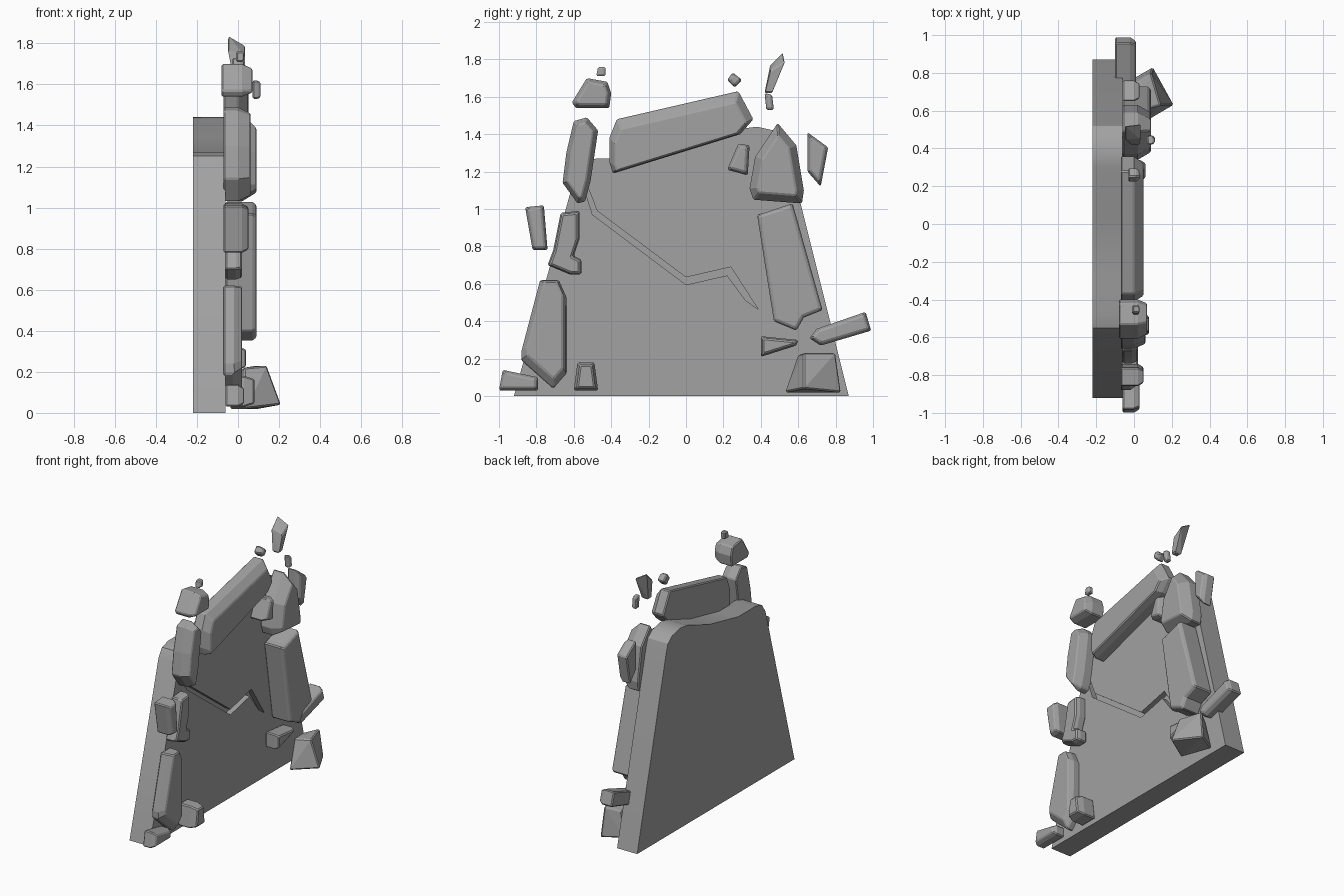
import bpy
import bmesh
import math
from mathutils import Vector

cube = bpy.data.objects.get("Cube")
if cube:
    bpy.data.objects.remove(cube, do_unlink=True)

stone_grey = bpy.data.materials.new("stone_grey")
stone_grey.use_nodes = True
grey = (.36, .36, .36, 1)
stone_grey.diffuse_color = grey
stone_grey.node_tree.nodes["Principled BSDF"].inputs["Base Color"].default_value = grey


def make_object(name, bm):
    """Turn a bmesh into a linked grey object."""
    bmesh.ops.recalc_face_normals(bm, faces=bm.faces[:])
    mesh = bpy.data.meshes.new(name)
    bm.to_mesh(mesh)
    bm.free()
    mesh.materials.append(stone_grey)
    obj = bpy.data.objects.new(name, mesh)
    bpy.context.collection.objects.link(obj)
    return obj


def prism(outline, back, front):
    """Extrude a (y, z) outline along x; return the bmesh and its front face."""
    bm = bmesh.new()
    rear = [bm.verts.new((back, y, z)) for y, z in outline]
    fore = [bm.verts.new((front, y, z)) for y, z in outline]
    bm.faces.new(rear)
    cap = bm.faces.new(fore)
    for i in range(len(outline)):
        j = (i + 1) % len(outline)
        bm.faces.new((rear[i], rear[j], fore[j], fore[i]))
    bmesh.ops.recalc_face_normals(bm, faces=bm.faces[:])
    return bm, cap


def soften(obj, width=.007):
    """Chip the sharp edges of a stone with a narrow bevel."""
    bevel = obj.modifiers.new("chipped_edges", "BEVEL")
    bevel.width = width
    bevel.segments = 1
    bevel.limit_method = "ANGLE"
    bevel.angle_limit = math.radians(40)


def stone(name, outline, back=-.06, front=.04, rim=.015, slope=.03, slide=(0, 0)):
    """Faceted stone: a prism whose front is inset, pushed out and shifted."""
    bm, cap = prism(outline, back, front - slope)
    bmesh.ops.inset_region(bm, faces=[cap], thickness=rim, depth=slope,
                           use_even_offset=True, use_boundary=True)
    for vert in cap.verts:
        vert.co += Vector((0, *slide))
    soften(make_object(name, bm))


def hull_stone(name, points):
    """Irregular stone wrapped around a few corner points."""
    bm = bmesh.new()
    for point in points:
        bm.verts.new(point)
    bmesh.ops.convex_hull(bm, input=bm.verts[:])
    soften(make_object(name, bm))


# Wall slab with a zigzag crack cut into its face
slab_bm, _ = prism([(-.92, 0), (.87, 0), (.54, 1.32), (.52, 1.38), (.47, 1.42), (.38, 1.44),
                    (.3, 1.43), (.05, 1.34), (-.28, 1.27), (-.48, 1.27), (-.55, 1.25),
                    (-.59, 1.19)], -.22, -.06)
slab = make_object("wall_slab", slab_bm)
crack_bm, _ = prism([(-.55, 1.13), (-.5, .97), (0, .595), (.22, .645), (.32, .51), (.385, .465),
                     (.24, .69), (0, .635), (-.475, .99), (-.53, 1.13)], -.1, .02)
crack = make_object("crack_cutter", crack_bm)
crack.hide_render = True
cut = slab.modifiers.new("crack", "BOOLEAN")
cut.object = crack
cut.solver = "EXACT"
bpy.context.view_layer.objects.active = slab
slab.select_set(True)
bpy.ops.object.modifier_apply(modifier=cut.name)
bpy.data.objects.remove(crack, do_unlink=True)
bpy.ops.object.shade_smooth_by_angle(angle=math.radians(32))
slab.select_set(False)

# Stones climbing the front edge
stone("front_foot_chip", [(-.98, .14), (-.79, .1), (-.79, .03), (-1, .03)], front=.03)
stone("front_base_block", [(-.58, .18), (-.49, .18), (-.47, .03), (-.6, .03)], front=.08, slope=.05)
stone("front_lower_stone", [(-.78, .62), (-.68, .62), (-.64, .53), (-.64, .12), (-.71, .04),
                            (-.88, .19), (-.88, .24)], -.07, .02, .025, .04, (.005, .02))
stone("front_notched_stone", [(-.67, .98), (-.57, .99), (-.57, .84), (-.6, .75), (-.56, .73),
                              (-.56, .65), (-.62, .65), (-.74, .7), (-.71, .78)], front=.02, rim=.01)
stone("front_loose_block", [(-.86, 1.01), (-.76, 1.02), (-.74, .78), (-.82, .78)], -.07, .05)
stone("front_upper_stone", [(-.6, 1.47), (-.53, 1.49), (-.47, 1.42), (-.51, 1.15), (-.54, 1.04),
                            (-.58, 1.03), (-.66, 1.14), (-.64, 1.3)], -.07, .06, .025, .06)

# Lintel and the chunks drifting above it
stone("lintel", [(-.41, 1.38), (-.37, 1.48), (.28, 1.63), (.36, 1.48), (.29, 1.4),
                 (-.39, 1.19), (-.41, 1.25)], -.07, .05, .03, .05, (0, -.025))
stone("drifting_boulder", [(-.53, 1.7), (-.42, 1.68), (-.4, 1.62), (-.41, 1.54), (-.59, 1.54),
                           (-.61, 1.57)], -.08, .07, .02, .05)
stone("front_pebble", [(-.47, 1.76), (-.43, 1.76), (-.43, 1.71), (-.48, 1.71)], -.01, .03, .005, .01)
stone("rear_pebble", [(.25, 1.73), (.3, 1.69), (.26, 1.65), (.22, 1.69)], -.03, .03, .01, .02)
hull_stone("tall_shard", [(-.05, .45, 1.77), (-.05, .52, 1.84), (.035, .45, 1.74), (.035, .53, 1.79),
                          (-.02, .42, 1.62), (-.02, .46, 1.62), (.03, .42, 1.62), (.03, .46, 1.62)])
stone("small_shard", [(.42, 1.62), (.46, 1.61), (.47, 1.53), (.43, 1.53)], .07, .11, .006, .015)

# Stones down the rear edge
stone("rear_upper_stone", [(.49, 1.46), (.59, 1.34), (.63, 1.1), (.62, 1.03), (.36, 1.05),
                           (.34, 1.11), (.37, 1.28)], front=.09, rim=.04, slope=.07)
stone("rear_inner_chip", [(.28, 1.35), (.34, 1.34), (.33, 1.18), (.22, 1.21)], front=.06)
stone("rear_loose_shard", [(.65, 1.41), (.76, 1.33), (.72, 1.12), (.65, 1.2)], -.06, .03)
stone("rear_column", [(.38, .97), (.42, .98), (.57, 1.03), (.73, .46), (.63, .42), (.59, .35),
                      (.47, .4)], front=.09, rim=.012, slope=.02)
stone("rear_tilted_block", [(.7, .36), (.96, .45), (.99, .35), (.72, .27), (.66, .31)], -.1, .01)
stone("rear_wedge", [(.4, .32), (.6, .3), (.59, .27), (.4, .21)], rim=.01)
hull_stone("rear_foot_stone", [(.21, .63, .04), (.1, .83, .02), (.04, .53, .02), (-.04, .75, .02),
                               (.14, .63, .23), (.09, .8, .23), (.03, .6, .22), (0, .74, .2)])
